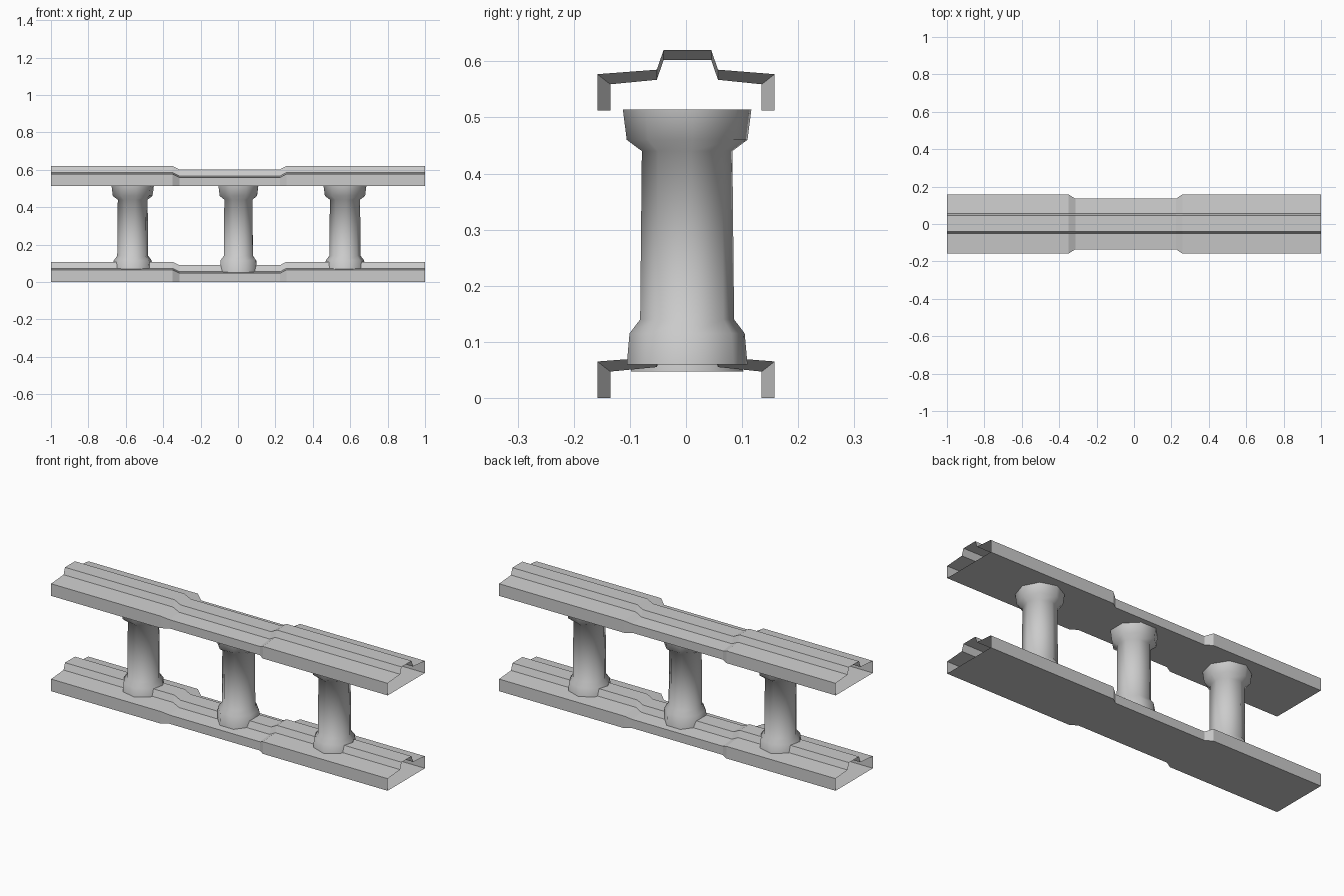
import bpy, bmesh, math

if "Cube" in bpy.data.objects:
    bpy.data.objects.remove(bpy.data.objects["Cube"])


def make_object(name, bm):
    bmesh.ops.recalc_face_normals(bm, faces=bm.faces)
    mesh = bpy.data.meshes.new(name)
    bm.to_mesh(mesh)
    bm.free()
    obj = bpy.data.objects.new(name, mesh)
    bpy.context.collection.objects.link(obj)
    return obj


def rail_section(half_width, drop):
    # closed cross-section (y, z): flat bottom, sides, shallow slopes, raised ridge
    return [(-half_width, 0), (-half_width, 0.065 - drop), (-0.052, 0.073 - drop),
            (-0.040, 0.108 - drop), (0.045, 0.108 - drop), (0.057, 0.073 - drop),
            (half_width, 0.065 - drop), (half_width, 0)]


def rail(name, z0):
    # open-ended tube, narrower and lower in the worn middle
    stations = [(-1, 0), (-0.35, 0), (-0.313, 1), (0.225, 1), (0.258, 0), (1, 0)]
    bm = bmesh.new()
    rings = []
    for x, worn in stations:
        section = rail_section(0.158 - 0.023 * worn, 0.018 * worn)
        rings.append([bm.verts.new((x, y, z + z0)) for y, z in section])
    for a, b in zip(rings, rings[1:]):
        for i in range(len(a)):
            j = (i + 1) % len(a)
            bm.faces.new((a[i], a[j], b[j], b[i]))
    return make_object(name, bm)


def baluster(name, x, bottom, turn):
    # eight-sided turned post: flared foot, plain shaft, flared cap
    profile = [(0.108, bottom), (0.103, 0.115), (0.084, 0.140),
               (0.081, 0.440), (0.108, 0.460), (0.115, 0.514)]
    sides = 8
    bm = bmesh.new()
    rings = []
    for r, z in profile:
        rings.append([bm.verts.new((x + r * math.cos(turn + math.tau * i / sides),
                                    0.002 + r * math.sin(turn + math.tau * i / sides), z))
                      for i in range(sides)])
    for a, b in zip(rings, rings[1:]):
        for i in range(sides):
            j = (i + 1) % sides
            bm.faces.new((a[i], a[j], b[j], b[i]))
    obj = make_object(name, bm)
    bpy.ops.object.select_all(action='DESELECT')
    obj.select_set(True)
    bpy.context.view_layer.objects.active = obj
    bpy.ops.object.shade_smooth_by_angle(angle=math.radians(55))
    return obj


# rails
rail("bottom_rail", 0)
rail("top_rail", 0.512)

# balusters, each turned a little differently; the middle one sits lower
baluster("baluster_left", -0.563, 0.06, math.radians(10))
baluster("baluster_middle", 0.002, 0.047, math.radians(22))
baluster("baluster_right", 0.572, 0.06, math.radians(5))
